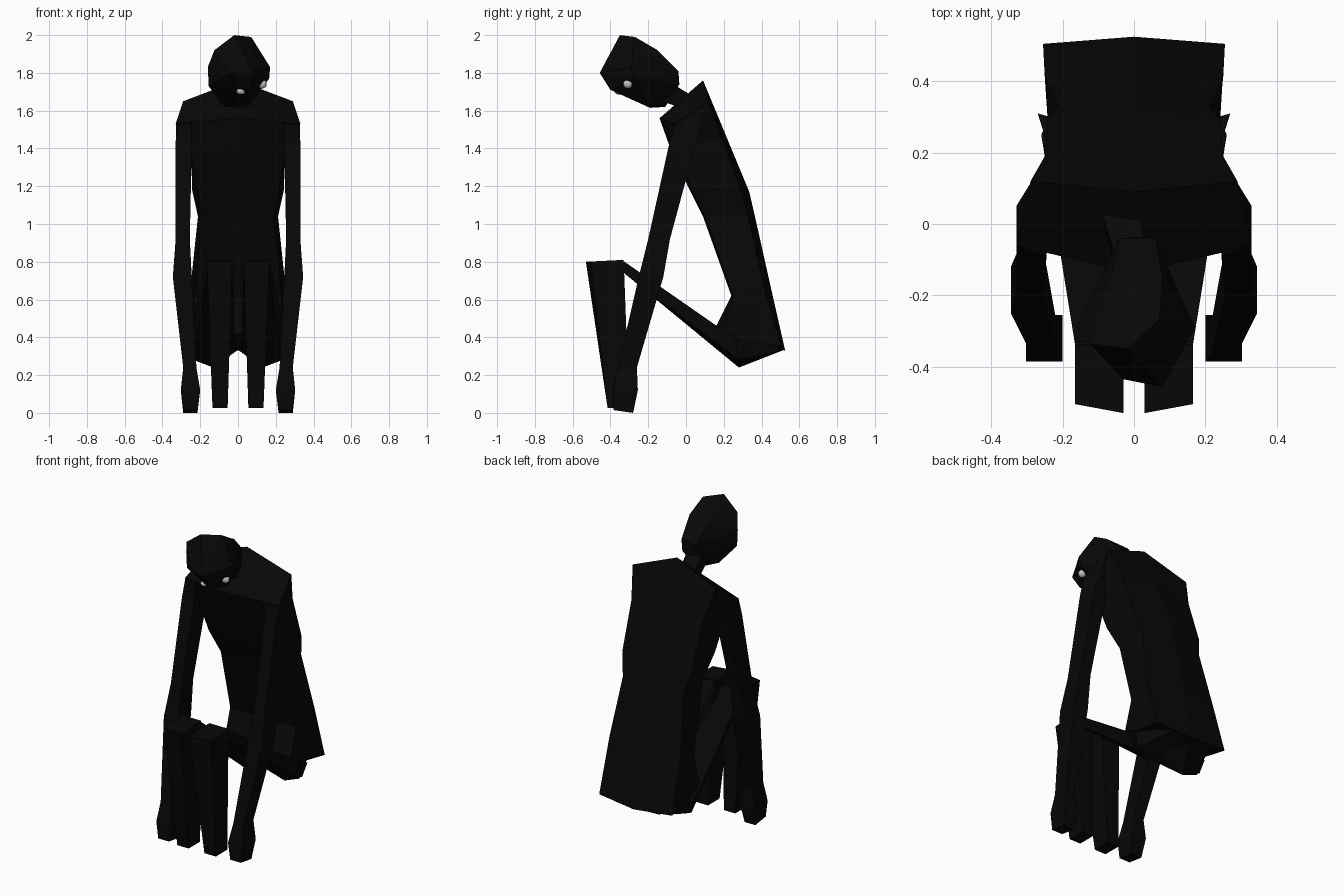
import bpy, bmesh
from mathutils import Vector
from mathutils.bvhtree import BVHTree

if "Cube" in bpy.data.objects:
    bpy.data.objects.remove(bpy.data.objects["Cube"])


def material(name, rgb):
    m = bpy.data.materials.new(name)
    m.diffuse_color = (*rgb, 1)
    m.use_nodes = True
    m.node_tree.nodes["Principled BSDF"].inputs["Base Color"].default_value = m.diffuse_color
    return m


black = material("charcoal_black", (0.0022, 0.0022, 0.0022))
grey = material("pale_eye", (0.62, 0.62, 0.62))


def finish(bm, name, mat):
    bmesh.ops.recalc_face_normals(bm, faces=bm.faces)
    me = bpy.data.meshes.new(name)
    bm.to_mesh(me)
    bm.free()
    me.materials.append(mat)
    ob = bpy.data.objects.new(name, me)
    bpy.context.collection.objects.link(ob)
    return ob


def loft(name, rings, mat=black):
    """Skin a closed tube through rings of equal point count."""
    bm = bmesh.new()
    vs = [[bm.verts.new(p) for p in r] for r in rings]
    n = len(rings[0])
    for a, b in zip(vs, vs[1:]):
        for i in range(n):
            j = (i + 1) % n
            bm.faces.new((a[i], a[j], b[j], b[i]))
    for cap in (vs[0], vs[-1]):
        if n == 6:      # split along the centre line to keep a clean ridge
            bm.faces.new(cap[:4])
            bm.faces.new(cap[3:] + cap[:1])
        else:
            bm.faces.new(cap)
    return finish(bm, name, mat)


def rect(s, x0, x1, y0, y1, z0, z1=None):
    """Limb section: front edge at y0,z0 and back edge at y1,z1."""
    z1 = z0 if z1 is None else z1
    return [(s * x0, y0, z0), (s * x1, y0, z0), (s * x1, y1, z1), (s * x0, y1, z1)]


def hexring(fc, fs, bs, bc):
    """Symmetric torso section from its right half."""
    m = lambda p: (-p[0], p[1], p[2])
    return [(0, *fc), fs, bs, (0, *bc), m(bs), m(fs)]


# Hunched torso, shoulders to hem
loft("torso", [
    hexring((-.14, 1.56), (.33, -.06, 1.53), (.29, .12, 1.65), (.09, 1.76)),
    hexring((-.09, 1.42), (.25, -.04, 1.40), (.25, .19, 1.46), (.19, 1.52)),
    hexring((.01, 1.20), (.22, .02, 1.20), (.243, .29, 1.18), (.335, 1.17)),
    hexring((.09, 1.04), (.19, .10, 1.04), (.212, .33, 1.04), (.365, 1.04)),
    hexring((.24, .62), (.23, .25, .62), (.25, .41, .68), (.45, .66)),
    hexring((.14, .42), (.235, .19, .40), (.255, .505, .35), (.525, .33)),
])

for s, side in ((1, "right"), (-1, "left")):
    # Long arm with bent elbow, blending into the shoulder
    loft("arm_" + side, [
        [(s * .245, -.09, 1.53), (s * .328, -.06, 1.525),
         (s * .29, .115, 1.64), (s * .24, .10, 1.62)],
        rect(s, .245, .33, -.09, .05, 1.42),
        rect(s, .255, .33, -.20, -.085, .92),
        rect(s, .245, .345, -.25, -.12, .72),
        rect(s, .22, .29, -.36, -.26, .24),
    ])
    # Fist resting on the ground
    loft("hand_" + side, [
        rect(s, .22, .29, -.36, -.26, .24),
        rect(s, .20, .303, -.385, -.255, .12),
        rect(s, .215, .29, -.385, -.28, .015, 0),
    ])
    # Thigh running back to the hip and under the seat
    loft("thigh_" + side, [
        [(s * .03, -.34, .81), (s * .165, -.34, .81),
         (s * .16, -.34, .75), (s * .035, -.34, .75)],
        [(s * .02, .14, .43), (s * .26, .25, .40),
         (s * .235, .28, .28), (s * .13, .28, .24)],
        [(s * .005, .50, .37), (s * .15, .49, .37),
         (s * .15, .49, .325), (s * .005, .51, .33)],
    ])
    # Outer hip corner
    loft("hip_" + side, [
        [(s * .19, .15, .46), (s * .22, .15, .46),
         (s * .21, .16, .40), (s * .18, .16, .38)],
        [(s * .20, .29, .39), (s * .27, .31, .38),
         (s * .24, .30, .285), (s * .15, .285, .25)],
    ])
    # Shin with raised knee
    loft("shin_" + side, [
        [(s * .03, -.53, .80), (s * .165, -.505, .80),
         (s * .165, -.33, .81), (s * .03, -.33, .81)],
        rect(s, .055, .135, -.415, -.30, .025),
    ])

# Neck
loft("neck", [
    [(-.09, .02, 1.60), (.015, .02, 1.60), (.015, .03, 1.68), (-.09, .03, 1.68)],
    [(-.05, -.13, 1.65), (.04, -.13, 1.65), (.04, -.10, 1.76), (-.05, -.10, 1.76)],
])

# Faceted head, tilted and turned to one side
bm = bmesh.new()
for p in [(-.02, -.35, 2.0), (.07, -.27, 1.99), (-.125, -.335, 1.92),
          (.08, -.15, 1.92), (-.06, -.13, 1.90), (-.04, -.04, 1.80),
          (.06, -.04, 1.81), (.05, -.035, 1.74), (-.04, -.05, 1.72),
          (.08, -.457, 1.80), (-.03, -.435, 1.80), (.07, -.40, 1.71),
          (.17, -.29, 1.83), (.165, -.28, 1.77), (-.16, -.29, 1.83),
          (-.155, -.29, 1.73), (-.09, -.20, 1.64), (.06, -.19, 1.63),
          (0, -.19, 1.615), (0, -.11, 1.62)]:
    bm.verts.new(p)
bmesh.ops.convex_hull(bm, input=bm.verts)
loose = [v for v in bm.verts if not v.link_faces]
bmesh.ops.delete(bm, geom=loose, context='VERTS')
tree = BVHTree.FromBMesh(bm)
finish(bm, "head", black)

# Small round eyes set on the face
for name, guess, tall in (("eye_left", (.013, -.36, 1.695), .7),
                          ("eye_right", (.135, -.31, 1.735), 1)):
    pos = tree.find_nearest(Vector(guess))[0]
    bm = bmesh.new()
    bmesh.ops.create_icosphere(bm, subdivisions=2, radius=.025)
    bmesh.ops.scale(bm, verts=bm.verts, vec=(1, 1, tall))
    bmesh.ops.translate(bm, verts=bm.verts, vec=pos)
    finish(bm, name, grey)
